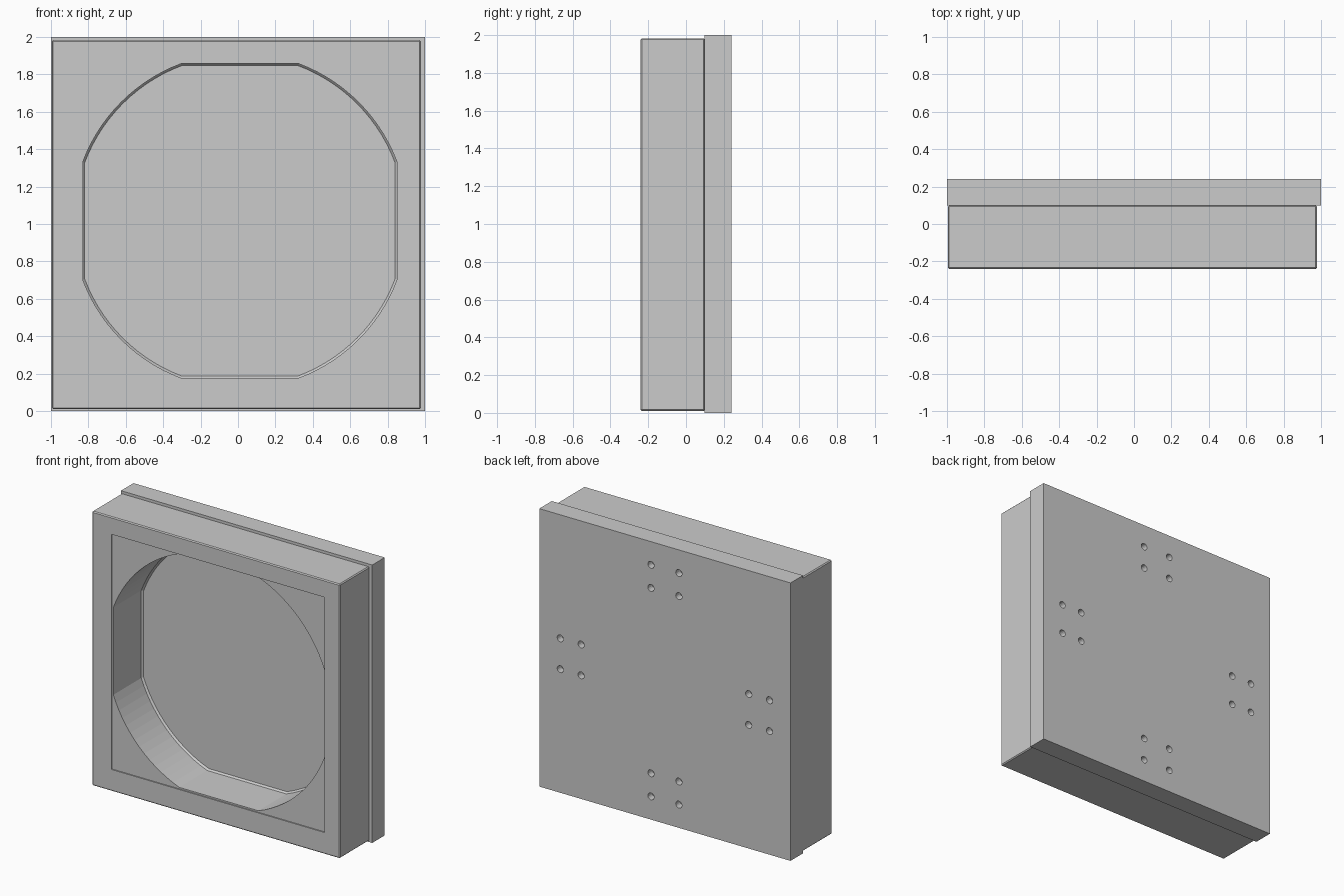
import bpy, bmesh, math

if "Cube" in bpy.data.objects:
    bpy.data.objects.remove(bpy.data.objects["Cube"])

CX, CZ, HALF, R = 0.01, 1.017, 0.84, 0.897   # opening: circle clipped by a square


def make_object(name, bm):
    bmesh.ops.recalc_face_normals(bm, faces=bm.faces)
    mesh = bpy.data.meshes.new(name)
    bm.to_mesh(mesh)
    bm.free()
    ob = bpy.data.objects.new(name, mesh)
    bpy.context.collection.objects.link(ob)
    return ob


def add_box(bm, lo, hi):
    verts = bmesh.ops.create_cube(bm, size=1)["verts"]
    for v in verts:
        v.co = [(a + b) / 2 + c * (b - a) for a, b, c in zip(lo, hi, v.co)]


def add_loft(bm, loops):
    rings = [[bm.verts.new(p) for p in loop] for loop in loops]
    n = len(rings[0])
    for a, b in zip(rings, rings[1:]):
        for i in range(n):
            j = (i + 1) % n
            bm.faces.new((a[i], a[j], b[j], b[i]))
    bm.faces.new(rings[0])
    bm.faces.new(rings[-1][::-1])


def opening(y, inset=0.0):
    # four arcs joined by straight sides
    start = math.acos(HALF / R)
    steps = 14
    pts = []
    for q in range(4):
        for i in range(steps + 1):
            a = q * math.pi / 2 + start + (math.pi / 2 - 2 * start) * i / steps
            s = 1 - inset / HALF
            pts.append((CX + R * s * math.cos(a), y, CZ + R * s * math.sin(a)))
    return pts


def cut(ob, cutter):
    cutter.hide_render = True
    mod = ob.modifiers.new("cut", "BOOLEAN")
    mod.operation = "DIFFERENCE"
    mod.solver = "EXACT"
    mod.object = cutter
    bpy.context.view_layer.objects.active = ob
    bpy.ops.object.modifier_apply(modifier=mod.name)
    bpy.data.objects.remove(cutter, do_unlink=True)


# Front frame with softened edges
bm = bmesh.new()
add_box(bm, (-0.995, -0.24, 0.01), (0.978, 0.10, 1.983))
bmesh.ops.bevel(bm, geom=bm.edges[:], offset=0.007, segments=1, affect="EDGES")
frame = make_object("front_frame", bm)

# Shallow square recess around the opening
bm = bmesh.new()
add_box(bm, (-0.84, -0.3, 0.166), (0.855, -0.232, 1.858))
cut(frame, make_object("recess_cutter", bm))

# Rounded opening with a small chamfer at its floor
bm = bmesh.new()
add_loft(bm, [opening(-0.3), opening(0.085), opening(0.11, 0.02)])
cut(frame, make_object("opening_cutter", bm))

# Back plate
bm = bmesh.new()
add_box(bm, (-1, 0.098, 0), (1, 0.24, 2))
plate = make_object("back_plate", bm)

# Four groups of four mounting holes
bm = bmesh.new()
for q in range(4):
    c, s = round(math.cos(q * math.pi / 2)), round(math.sin(q * math.pi / 2))
    for r in (0.667, 0.833):
        for t in (-0.111, 0.111):
            x, z = c * r - s * t, 1 + s * r + c * t
            circle = [(x + 0.025 * math.cos(k * math.pi / 8),
                       z + 0.025 * math.sin(k * math.pi / 8)) for k in range(16)]
            add_loft(bm, [[(a, y, b) for a, b in circle] for y in (0.19, 0.3)])
cut(plate, make_object("hole_cutter", bm))
